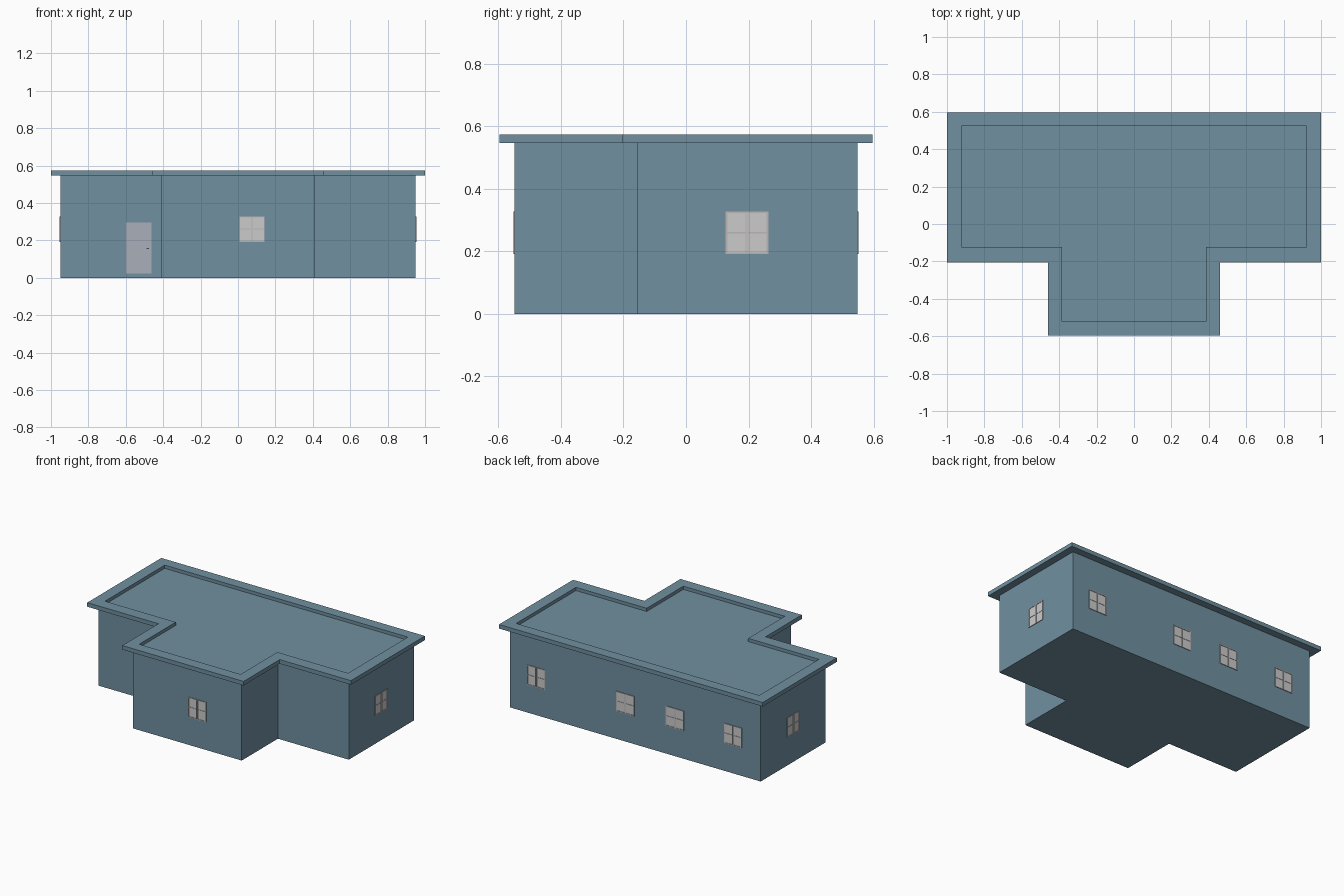
import bpy, bmesh, math
from mathutils import Matrix, Vector

if "Cube" in bpy.data.objects:
    bpy.data.objects.remove(bpy.data.objects["Cube"])


def mat(name, col):
    m = bpy.data.materials.new(name)
    m.diffuse_color = (*col, 1)
    m.use_nodes = True
    m.node_tree.nodes["Principled BSDF"].inputs["Base Color"].default_value = m.diffuse_color
    return m


BLUE = mat("slate blue", (0.162, 0.279, 0.352))
PANE = mat("pale grey pane", (0.60, 0.60, 0.60))
FRAME = mat("warm grey frame", (0.50, 0.47, 0.47))
DOOR = mat("cool grey door", (0.40, 0.43, 0.48))
DARK = mat("dark metal", (0.05, 0.06, 0.08))


def tee(x, wing, back, step, front):
    """T-shaped outline, counter-clockwise from above."""
    return [(-x, back), (-x, step), (-wing, step), (-wing, front),
            (wing, front), (wing, step), (x, step), (x, back)]


def finish(name, bm, mats, matrix=None):
    me = bpy.data.meshes.new(name)
    bm.to_mesh(me)
    bm.free()
    for m in mats:
        me.materials.append(m)
    ob = bpy.data.objects.new(name, me)
    if matrix is not None:
        ob.matrix_world = matrix
    bpy.context.collection.objects.link(ob)
    return ob


def ring(bm, pts, z):
    return [bm.verts.new((x, y, z)) for x, y in pts]


def bridge(bm, a, b):
    for i in range(len(a)):
        j = (i + 1) % len(a)
        bm.faces.new((a[i], a[j], b[j], b[i]))


# Walls: closed T-shaped block
bm = bmesh.new()
outline = tee(0.95, 0.412, 0.548, -0.156, -0.548)
low, high = ring(bm, outline, 0), ring(bm, outline, 0.546)
bridge(bm, low, high)
bm.faces.new(low[::-1])
bm.faces.new(high)
finish("walls", bm, [BLUE])

# Flat roof: overhanging slab with a raised rim and sunken deck
bm = bmesh.new()
outer = tee(1.0, 0.46, 0.597, -0.205, -0.597)
inner = tee(0.922, 0.385, 0.523, -0.124, -0.521)
rings = [ring(bm, outer, 0.546), ring(bm, outer, 0.574),
         ring(bm, inner, 0.574), ring(bm, inner, 0.552)]
for a, b in zip(rings, rings[1:]):
    bridge(bm, a, b)
bm.faces.new(rings[0][::-1])
bm.faces.new(rings[-1])
finish("roof", bm, [BLUE])


def box(bm, x0, x1, z0, z1, depth, index):
    """Plate standing on the local wall plane y=0, facing -y."""
    size = Vector((x1 - x0, depth + 0.004, z1 - z0))
    mid = Vector(((x0 + x1) / 2, (0.004 - depth) / 2, (z0 + z1) / 2))
    r = bmesh.ops.create_cube(bm, size=1, matrix=Matrix.Translation(mid) @ Matrix.Diagonal((*size, 1)))
    for f in {f for v in r["verts"] for f in v.link_faces}:
        f.material_index = index


def window(name, x, y, turn):
    bm = bmesh.new()
    h, t = 0.068, 0.005
    box(bm, -h + 0.002, h - 0.002, -h + 0.002, h - 0.002, 0.001, 0)   # glass
    for s in (-1, 1):
        box(bm, *sorted((s * h, s * (h - t))), -h, h, 0.004, 1)        # outer stiles
        box(bm, *sorted((s * 0.0015, s * 0.0055)), -h + t, h - t, 0.004, 1)  # meeting stiles
        a, b = sorted((s * 0.0055, s * (h - t)))
        box(bm, a, b, -0.0025, 0.0025, 0.003, 1)                       # crossbar
        box(bm, -h + t, h - t, *sorted((s * h, s * (h - t))), 0.004, 1)  # rails
    finish(name, bm, [PANE, FRAME],
           Matrix.Translation((x, y, 0.26)) @ Matrix.Rotation(math.radians(turn), 4, "Z"))


# Windows: one in the wing, one each side, four along the back
window("front_window", 0.075, -0.548, 0)
window("right_window", 0.95, 0.195, 90)
window("left_window", -0.95, 0.195, -90)
for i, x in enumerate((0.752, 0.075, -0.30, -0.741)):
    window(f"back_window_{i + 1}", x, 0.548, 180)

# Door with a small lever handle
bm = bmesh.new()
box(bm, -0.068, 0.068, 0.022, 0.296, 0.003, 0)
box(bm, 0.041, 0.053, 0.154, 0.160, 0.008, 1)
finish("door", bm, [DOOR, DARK], Matrix.Translation((-0.53, -0.156, 0)))
